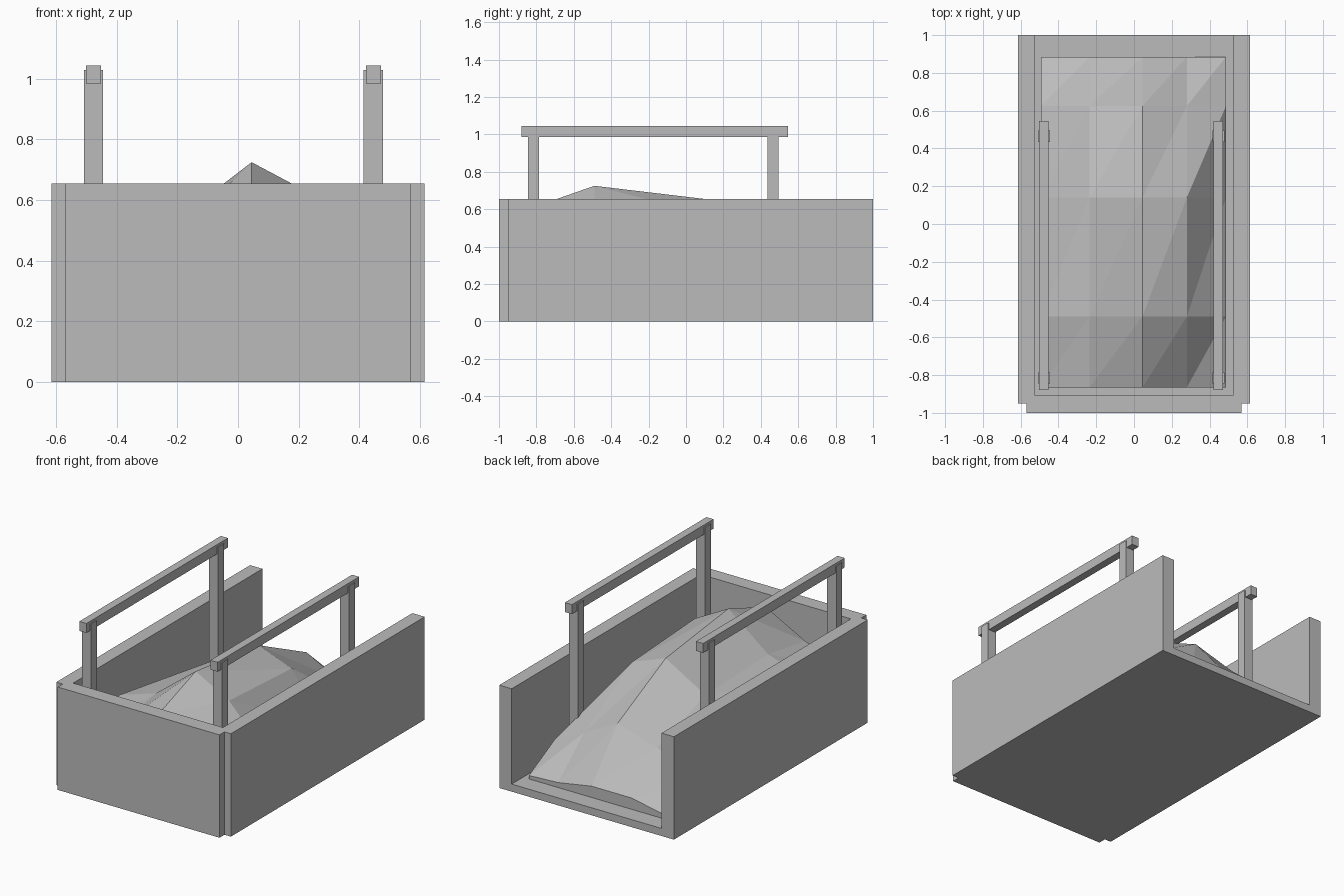
import bpy
import bmesh

cube = bpy.data.objects.get("Cube")
if cube:
    bpy.data.objects.remove(cube, do_unlink=True)

grey = bpy.data.materials.new("plain grey")
grey.use_nodes = True
colour = (0.5, 0.5, 0.5, 1)
grey.diffuse_color = colour
grey.node_tree.nodes["Principled BSDF"].inputs["Base Color"].default_value = colour


def finish(name, bm):
    bmesh.ops.recalc_face_normals(bm, faces=bm.faces)
    mesh = bpy.data.meshes.new(name)
    bm.to_mesh(mesh)
    bm.free()
    mesh.materials.append(grey)
    obj = bpy.data.objects.new(name, mesh)
    bpy.context.collection.objects.link(obj)
    return obj


def box(name, x, y, z):
    """Box from its (low, high) range on each axis."""
    bm = bmesh.new()
    bmesh.ops.create_cube(bm, size=1)
    for v in bm.verts:
        v.co = [r[0] if c < 0 else r[1] for c, r in zip(v.co, (x, y, z))]
    return finish(name, bm)


# Open-backed bin: U-shaped section run front to back, plus the front wall
W, IN, H, FLOOR = 0.615, 0.528, 0.655, 0.048
section = [(-W, 0), (W, 0), (W, H), (IN, H), (IN, FLOOR),
           (-IN, FLOOR), (-IN, H), (-W, H)]
bm = bmesh.new()
base = bm.faces.new([bm.verts.new((x, -0.95, z)) for x, z in section])
run = bmesh.ops.extrude_face_region(bm, geom=[base], use_keep_orig=True)
bmesh.ops.translate(bm, vec=(0, 1.95, 0),
                    verts=[g for g in run["geom"] if isinstance(g, bmesh.types.BMVert)])
finish("bin_floor_and_sides", bm)
box("front_wall", (-0.57, 0.57), (-1, -0.905), (0, H))

# Handrails: two posts and a top bar on each side
for side, x in (("right", -0.477), ("left", 0.447)):
    for place, y in (("front", -0.815), ("back", 0.465)):
        box(f"{side}_{place}_post", (x - 0.032, x + 0.032),
            (y - 0.03, y + 0.03), (FLOOR, 1.03))
    box(f"{side}_rail", (x - 0.025, x + 0.025), (-0.88, 0.545), (0.985, 1.045))

# Heap of loose material: coarse faceted height grid with a skirt to the floor
xs = (-0.493, -0.235, 0.045, 0.28, 0.487)
ys = (-0.865, -0.49, 0.14, 0.625, 0.885)
heights = ((0.35, 0.45, 0.594, 0.43, 0.32),
           (0.43, 0.51, 0.725, 0.60, 0.39),
           (0.33, 0.49, 0.65, 0.565, 0.28),
           (0.20, 0.34, 0.42, 0.30, 0.20),
           (0.07, 0.12, 0.12, 0.08, 0.07))
bm = bmesh.new()
grid = [[bm.verts.new((x, y, z)) for x, z in zip(xs, row)]
        for y, row in zip(ys, heights)]
for j in range(len(ys) - 1):
    for i in range(len(xs) - 1):
        a, b = grid[j][i], grid[j][i + 1]
        c, d = grid[j + 1][i + 1], grid[j + 1][i]
        bm.faces.new((a, b, c))
        bm.faces.new((a, c, d))
rim = [e for e in bm.edges if e.is_boundary]
skirt = bmesh.ops.extrude_edge_only(bm, edges=rim)
for g in skirt["geom"]:
    if isinstance(g, bmesh.types.BMVert):
        g.co.z = FLOOR
finish("material_heap", bm)
